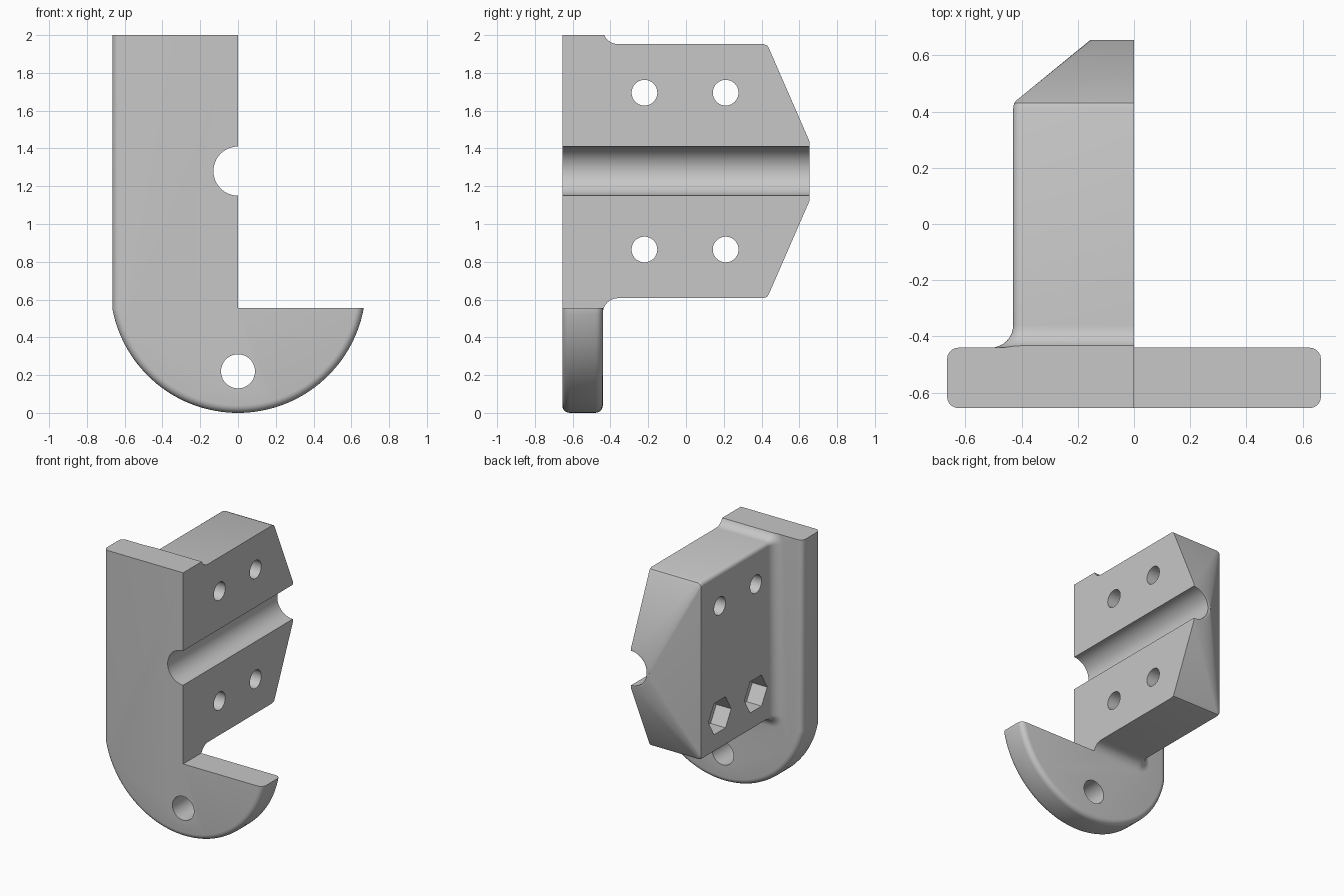
import bpy, bmesh
from math import sin, cos, pi, atan2, sqrt
from mathutils import Matrix, Vector

cube = bpy.data.objects.get("Cube")
if cube:
    bpy.data.objects.remove(cube)

BACK, FRONT, TOP = -0.44, -0.655, 2.0
MID_Z = 1.28          # height of the rod channel
FILLET = 0.08

grey = bpy.data.materials.new("plain grey")
grey.use_nodes = True
colour = (0.57, 0.57, 0.57, 1)
grey.diffuse_color = colour
grey.node_tree.nodes["Principled BSDF"].inputs["Base Color"].default_value = colour


def make_object(name, bm):
    bmesh.ops.recalc_face_normals(bm, faces=bm.faces)
    mesh = bpy.data.meshes.new(name)
    bm.to_mesh(mesh)
    bm.free()
    mesh.materials.append(grey)
    ob = bpy.data.objects.new(name, mesh)
    bpy.context.collection.objects.link(ob)
    return ob


def combine(target, other, operation):
    """Apply a boolean and remove the helper."""
    bpy.context.view_layer.objects.active = target
    mod = target.modifiers.new("combine", "BOOLEAN")
    mod.operation, mod.solver, mod.object = operation, "EXACT", other
    other.hide_render = True
    bpy.ops.object.modifier_apply(modifier=mod.name)
    bpy.data.objects.remove(other)


def cylinder(name, centre, radius, depth, axis, sides=48):
    bm = bmesh.new()
    turn = Matrix.Rotation(pi / 2, 4, "Y" if axis == "X" else "X")
    bmesh.ops.create_cone(bm, cap_ends=True, segments=sides, radius1=radius,
                          radius2=radius, depth=depth,
                          matrix=Matrix.Translation(centre) @ turn)
    return make_object(name, bm)


def box(name, low, high):
    bm = bmesh.new()
    low, high = Vector(low), Vector(high)
    bmesh.ops.create_cube(bm, size=1, matrix=Matrix.Translation((low + high) / 2)
                          @ Matrix.Diagonal((*(high - low), 1)))
    return make_object(name, bm)


# Mounting plate: straight sides on a round foot, long edges rounded over
def mounting_plate(half=0.665, shoulder=0.55, steps=64):
    radius = (half ** 2 + shoulder ** 2) / (2 * shoulder)
    start = atan2(shoulder - radius, half)
    sweep = -pi - 2 * start
    outline = [(-half, TOP), (half, TOP)]
    for i in range(steps + 1):
        a = start + sweep * i / steps
        outline.append((radius * cos(a), radius + radius * sin(a)))
    bm = bmesh.new()
    face = bm.faces.new([bm.verts.new((x, FRONT, z)) for x, z in outline])
    new = bmesh.ops.extrude_face_region(bm, geom=[face])["geom"]
    bmesh.ops.translate(bm, vec=(0, BACK - FRONT, 0),
                        verts=[v for v in new if isinstance(v, bmesh.types.BMVert)])
    bmesh.ops.recalc_face_normals(bm, faces=bm.faces)
    rim = [e for e in bm.edges
           if abs(e.verts[0].co.y - e.verts[1].co.y) < 1e-4
           and min(v.co.z for v in e.verts) < TOP - 0.01]
    bmesh.ops.bevel(bm, geom=rim, offset=0.04, segments=5, profile=0.5,
                    affect="EDGES")
    return make_object("bracket", bm)


# Clamp block: rounded-rectangle rings lofted into a round nose
def ring(bm, y, hx, hz, r, steps=8):
    verts = []
    for k, (sx, sz) in enumerate([(1, 1), (-1, 1), (-1, -1), (1, -1)]):
        for i in range(steps + 1):
            a = (k + i / steps) * pi / 2
            verts.append(bm.verts.new((sx * (hx - r) + r * cos(a), y,
                                       MID_Z + sz * (hz - r) + r * sin(a))))
    return verts


def clamp_block(hx=0.43, hz=0.6725, r=0.03):
    rings = [(BACK - 0.02, hx + FILLET, hz + FILLET, r + FILLET)]
    for i in range(9):
        a = i / 8 * pi / 2
        d = FILLET * (1 - sin(a))
        rings.append((BACK + FILLET * (1 - cos(a)), hx + d, hz + d, r + d))
    rings += [(0.41, hx, hz, r), (0.43, 0.427, 0.665, r),
              (0.44, 0.418, 0.648, r), (0.655, 0.155, 0.155, 0.155)]
    bm = bmesh.new()
    loops = [ring(bm, *spec) for spec in rings]
    n = len(loops[0])
    for a, b in zip(loops, loops[1:]):
        for i in range(n):
            j = (i + 1) % n
            bm.faces.new((a[i], a[j], b[j], b[i]))
    bm.faces.new(loops[0])
    bm.faces.new(loops[-1])
    bmesh.ops.remove_doubles(bm, verts=bm.verts, dist=1e-5)
    # Split on the clamping face and trim flush with the plate top
    for point, normal in (((0, 0, 0), (1, 0, 0)), ((0, 0, TOP), (0, 0, 1))):
        bmesh.ops.bisect_plane(bm, geom=bm.verts[:] + bm.edges[:] + bm.faces[:],
                               plane_co=point, plane_no=normal, clear_outer=True)
        bmesh.ops.holes_fill(bm, edges=[e for e in bm.edges if e.is_boundary])
    return make_object("clamp_block", bm)


bracket = mounting_plate()
combine(bracket, box("clearance", (0, -1, 0.555), (1, 1, 3)), "DIFFERENCE")
combine(bracket, clamp_block(), "UNION")

# Rod channel and foot hole
combine(bracket, cylinder("rod_channel", (0, 0, MID_Z), 0.13, 3, "Y", 64), "DIFFERENCE")
combine(bracket, cylinder("foot_hole", (0, -0.55, 0.22), 0.09, 1, "Y"), "DIFFERENCE")

# Clamp bolt holes, with hexagonal nut pockets on the lower pair
for y in (-0.22, 0.21):
    for z in (0.865, 1.695):
        combine(bracket, cylinder("bolt_hole", (0, y, z), 0.068, 2, "X"), "DIFFERENCE")
    combine(bracket, cylinder("nut_pocket", (-0.43, y, 0.865), 0.136, 0.25, "X", 6),
            "DIFFERENCE")

bpy.ops.object.select_all(action="DESELECT")
bracket.select_set(True)
bpy.context.view_layer.objects.active = bracket
bpy.ops.object.shade_smooth_by_angle(angle=pi / 6)
